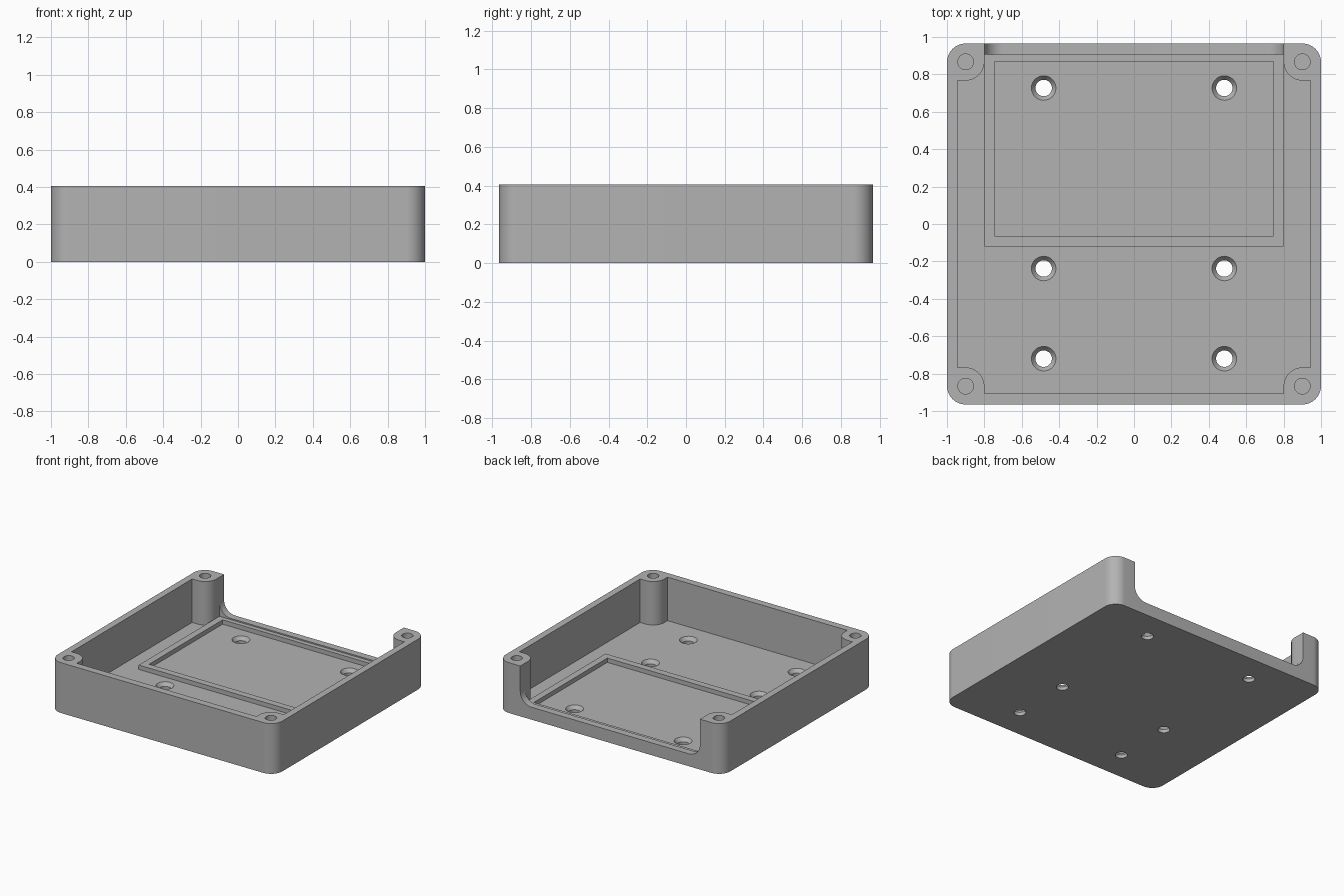
import bpy, bmesh
from math import sin, cos, pi
from mathutils import Vector, Matrix

cube = bpy.data.objects.get("Cube")
if cube:
    bpy.data.objects.remove(cube)

HX, HY, H = 1.0, 0.965, 0.405      # half width, half depth, height
IX, IY = 0.945, 0.907              # inner wall faces
PX, PY, R = 0.9, 0.867, 0.1        # corner post centre and radius
FLOOR, LIP, SILL = 0.055, 0.09, 0.1

grey = bpy.data.materials.new("plain grey")
grey.use_nodes = True
colour = (0.45, 0.45, 0.45, 1)
grey.diffuse_color = colour
grey.node_tree.nodes["Principled BSDF"].inputs["Base Color"].default_value = colour


def finish(name, bm):
    bmesh.ops.recalc_face_normals(bm, faces=bm.faces)
    mesh = bpy.data.meshes.new(name)
    bm.to_mesh(mesh)
    bm.free()
    mesh.materials.append(grey)
    ob = bpy.data.objects.new(name, mesh)
    bpy.context.collection.objects.link(ob)
    return ob


def arc(cx, cy, r, a0, a1, n=14):
    angles = [(a0 + (a1 - a0) * i / n) * pi / 180 for i in range(n + 1)]
    return [(cx + r * cos(a), cy + r * sin(a)) for a in angles]


def four_corners(pts):
    """Mirror one quadrant's outline into a full closed loop."""
    def flip(p, sx, sy):
        return [(x * sx, y * sy) for x, y in p]
    return (pts + flip(pts[::-1], -1, 1) + flip(pts, -1, -1)
            + flip(pts[::-1], 1, -1))


def prism(name, outline, start, end, along_y=False):
    bm = bmesh.new()
    place = (lambda u, v: (u, start, v)) if along_y else (lambda u, v: (u, v, start))
    face = bm.faces.new([bm.verts.new(place(u, v)) for u, v in outline])
    top = bmesh.ops.extrude_face_region(bm, geom=[face])["geom"]
    step = Vector((0, end - start, 0)) if along_y else Vector((0, 0, end - start))
    bmesh.ops.translate(bm, vec=step, verts=[v for v in top if isinstance(v, bmesh.types.BMVert)])
    return finish(name, bm)


def rectangle(x0, x1, y0, y1):
    return [(x0, y0), (x1, y0), (x1, y1), (x0, y1)]


def cones(name, centres, r0, r1, z0, z1):
    bm = bmesh.new()
    for x, y in centres:
        bmesh.ops.create_cone(bm, cap_ends=True, segments=40, radius1=r0, radius2=r1,
                              depth=z1 - z0, matrix=Matrix.Translation((x, y, (z0 + z1) / 2)))
    return finish(name, bm)


def cut(target, *cutters):
    for c in cutters:
        c.hide_render = True
        mod = target.modifiers.new(c.name, 'BOOLEAN')
        mod.operation, mod.solver, mod.object = 'DIFFERENCE', 'EXACT', c
        bpy.context.view_layer.objects.active = target
        bpy.ops.object.modifier_apply(modifier=mod.name)
        bpy.data.objects.remove(c)


# Rounded block that becomes the tray
body = prism("tray_body", four_corners(arc(HX - R, HY - R, R, 0, 90)), 0, H)

# Cavity leaving a rounded screw post in each corner
quadrant = [(IX, PY - R)] + arc(PX, PY, R, 270, 180) + [(PX - R, IY)]
cavity = prism("cavity_cutter", four_corners(quadrant), FLOOR, H + 0.1)

# Wide opening in the back wall with filleted lower corners
half = arc(PX - 2 * R, SILL + R, R, 270, 360) + [(PX - R, H + 0.1)]
opening = prism("opening_cutter", half + [(-x, z) for x, z in half[::-1]],
                0.89, HY + 0.1, along_y=True)

# Countersunk floor holes and blind holes in the posts
spots = [(x, y) for x in (-0.483, 0.483) for y in (0.727, -0.238, -0.72)]
posts = [(x, y) for x in (-PX, PX) for y in (-PY, PY)]
cut(body, cavity, opening,
    cones("floor_hole_cutter", spots, 0.044, 0.044, -0.05, 0.1),
    cones("countersink_cutter", spots, 0.044, 0.066, 0.027, FLOOR + 0.0005),
    cones("post_hole_cutter", posts, 0.042, 0.042, 0.1, H + 0.05))

# Low rectangular frame on the floor, running into the back wall
frame = prism("floor_frame", rectangle(-0.8, 0.8, -0.12, IY + 0.005), FLOOR - 0.005, LIP)
cut(frame, prism("frame_cutter", rectangle(-0.746, 0.746, -0.065, 0.87), 0, 0.2))

# Smooth the curved walls, keep hard edges sharp
for ob in (body, frame):
    bpy.ops.object.select_all(action='DESELECT')
    ob.select_set(True)
    bpy.context.view_layer.objects.active = ob
    bpy.ops.object.shade_smooth_by_angle(angle=pi / 6)
